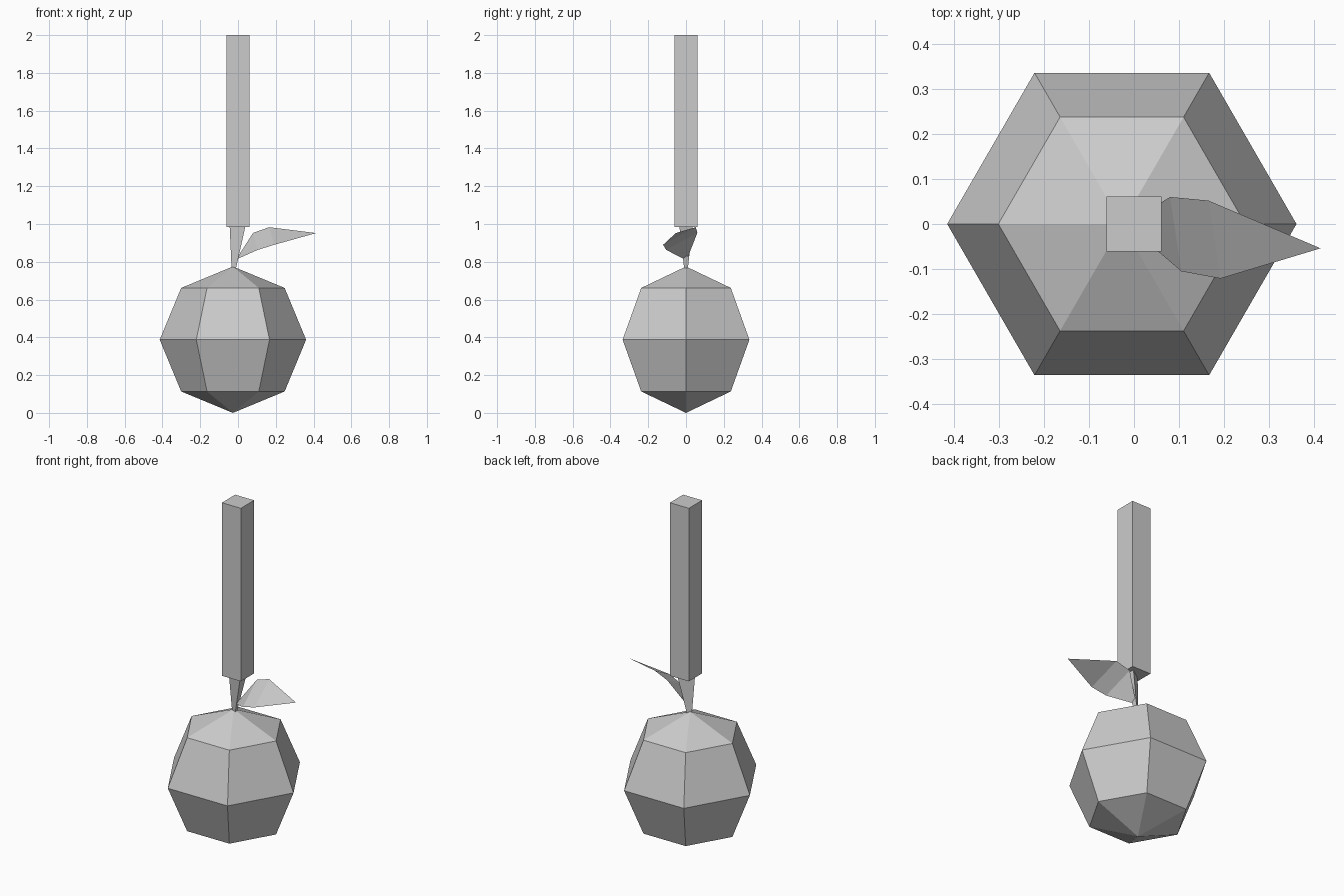
import bpy, bmesh, math
from mathutils import Vector, Matrix

if "Cube" in bpy.data.objects:
    bpy.data.objects.remove(bpy.data.objects["Cube"])

grey = bpy.data.materials.new("light grey")
grey.diffuse_color = (0.6, 0.6, 0.6, 1)
grey.use_nodes = True
grey.node_tree.nodes["Principled BSDF"].inputs["Base Color"].default_value = grey.diffuse_color


def finish(name, bm):
    mesh = bpy.data.meshes.new(name)
    bm.to_mesh(mesh)
    bm.free()
    mesh.materials.append(grey)
    obj = bpy.data.objects.new(name, mesh)
    bpy.context.collection.objects.link(obj)


# Faceted round fruit: six segments, four rings, corners on the x axis
bm = bmesh.new()
bmesh.ops.create_uvsphere(bm, u_segments=6, v_segments=4, radius=0.3875,
                          matrix=Matrix.Translation((-0.027, 0, 0.3875))
                          @ Matrix.Rotation(math.radians(90), 4, 'Z'))
finish("fruit", bm)

# Long square stick
bm = bmesh.new()
bmesh.ops.create_cube(bm, size=1)
bmesh.ops.scale(bm, verts=bm.verts, vec=(0.123, 0.123, 1.015))
bmesh.ops.translate(bm, verts=bm.verts, vec=(0, 0, 1.4925))
finish("stick", bm)

# Three-sided tapering stem with its broad side to the back left
bm = bmesh.new()
section = ((-0.043, -0.022), (0.040, -0.035), (0.034, 0.035))
rings = [[bm.verts.new((cx + x * s, y * s, z)) for x, y in section]
         for cx, z, s in ((-0.022, 0.765, 0.28), (-0.001, 0.987, 1.0))]
low, high = rings
for i in range(3):
    j = (i + 1) % 3
    bm.faces.new((low[i], low[j], high[j], high[i]))
bm.faces.new(low[::-1])
bm.faces.new(high)
finish("stem", bm)

# Single curved leaf: front and back edge pairs, closing to a tip
bm = bmesh.new()
pairs = [((-0.010, -0.006, 0.812), (-0.004, 0.008, 0.820)),
         ((0.105, -0.105, 0.863), (0.080, 0.060, 0.953)),
         ((0.192, -0.121, 0.890), (0.165, 0.052, 0.983))]
rows = [[bm.verts.new(Vector(p)) for p in pair] for pair in pairs]
for a, b in zip(rows, rows[1:]):
    bm.faces.new((a[0], b[0], b[1], a[1]))
tip = bm.verts.new((0.414, -0.054, 0.952))
bm.faces.new((rows[-1][0], tip, rows[-1][1]))
finish("leaf", bm)
